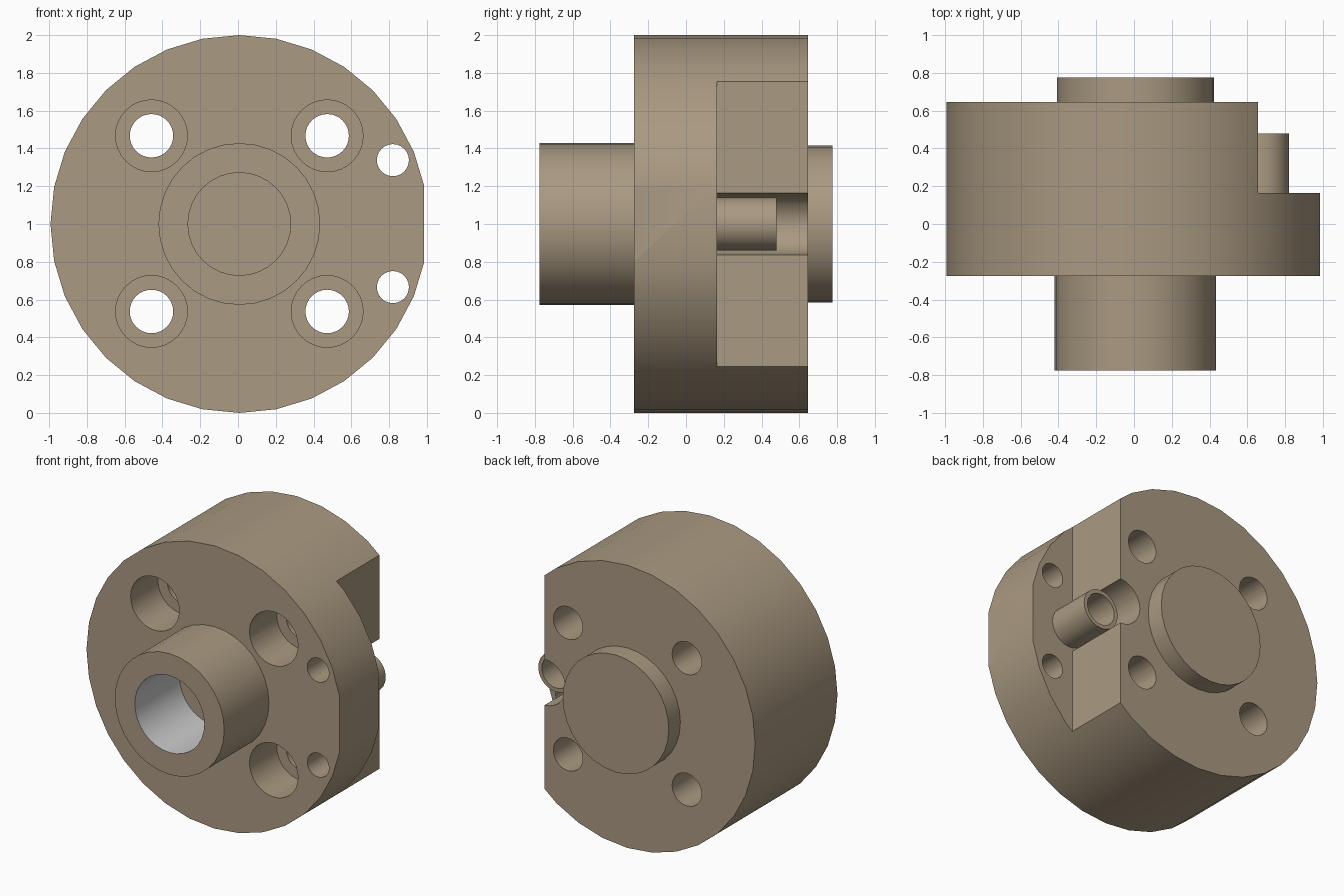
import bpy, bmesh, math
from mathutils import Vector, Matrix

if "Cube" in bpy.data.objects:
    bpy.data.objects.remove(bpy.data.objects["Cube"])

CX, CZ = 0.007, 1.0


def material(name, color):
    m = bpy.data.materials.new(name)
    m.diffuse_color = (*color, 1)
    m.use_nodes = True
    m.node_tree.nodes["Principled BSDF"].inputs["Base Color"].default_value = m.diffuse_color
    return m


tan = material("tan metal", (0.40, 0.32, 0.22))
grey = material("grey bore", (0.6, 0.6, 0.6))


def add_object(name, bm):
    bmesh.ops.recalc_face_normals(bm, faces=bm.faces)
    mesh = bpy.data.meshes.new(name)
    bm.to_mesh(mesh)
    bm.free()
    ob = bpy.data.objects.new(name, mesh)
    bpy.context.collection.objects.link(ob)
    mesh.materials.append(tan)
    return ob


def lathe(name, profile, x=CX, z=CZ, segs=32):
    """Revolve (radius, y) points about an axis parallel to y."""
    bm = bmesh.new()
    vs = [bm.verts.new((r, y, 0)) for r, y in profile]
    es = [bm.edges.new(p) for p in zip(vs, vs[1:])]
    bmesh.ops.spin(bm, geom=vs + es, cent=(0, 0, 0), axis=(0, 1, 0),
                   angle=math.tau, steps=segs)
    bmesh.ops.remove_doubles(bm, verts=bm.verts, dist=1e-4)
    bmesh.ops.translate(bm, verts=bm.verts, vec=(x, 0, z))
    return add_object(name, bm)


def rod(name, r, y0, y1, **kw):
    return lathe(name, [(0, y0), (r, y0), (r, y1), (0, y1)], **kw)


def box(name, lo, hi):
    lo, hi = Vector(lo), Vector(hi)
    bm = bmesh.new()
    bmesh.ops.create_cube(bm, size=1, matrix=Matrix.Translation((lo + hi) / 2)
                          @ Matrix.Diagonal((*(hi - lo), 1)))
    return add_object(name, bm)


def activate(ob):
    bpy.ops.object.select_all(action='DESELECT')
    ob.select_set(True)
    bpy.context.view_layer.objects.active = ob


def cut(ob, cutter):
    mod = ob.modifiers.new("cut", 'BOOLEAN')
    mod.operation, mod.solver, mod.object = 'DIFFERENCE', 'EXACT', cutter
    activate(ob)
    bpy.ops.object.modifier_apply(modifier=mod.name)
    bpy.data.objects.remove(cutter)


# main disc with trimmed side, rear step and pin groove
disc = rod("flange_disc", 1.0, -0.275, 0.645)
cut(disc, box("side_cutter", (0.985, -1, -0.5), (1.5, 1, 2.5)))
cut(disc, box("step_cutter", (0.655, 0.165, -0.5), (1.5, 1, 2.5)))
cut(disc, rod("groove_cutter", 0.163, 0.165, 1, x=0.655, segs=24))

# counterbored bolt holes and small side holes
for sz in (-1, 1):
    for sx in (-1, 1):
        cut(disc, lathe("bolt_cutter", [(0, -1), (0.19, -1), (0.19, 0.03),
                                        (0.115, 0.03), (0.115, 1), (0, 1)],
                        x=CX + sx * 0.465, z=1.002 + sz * 0.465))
    cut(disc, rod("small_hole_cutter", 0.085, -1, 0.4,
                  x=0.82, z=1.002 + sz * 0.336, segs=24))

# front hub with a grey blind bore, its floor is the disc face
hub = lathe("front_hub", [(0.272, -0.275), (0.272, -0.775),
                          (0.428, -0.775), (0.428, -0.275)])
hub.data.materials.append(grey)
for f in hub.data.polygons:
    if all(math.hypot(hub.data.vertices[i].co.x - CX,
                      hub.data.vertices[i].co.z - CZ) < 0.3 for i in f.vertices):
        f.material_index = 1

# rear boss
boss = rod("rear_boss", 0.415, 0.6, 0.775)

# hollow locating pin sitting in the groove
pin = lathe("locating_pin", [(0, 0.15), (0.14, 0.15), (0.14, 0.48),
                             (0.112, 0.48), (0.112, 0.22), (0, 0.22)],
            x=0.68, segs=24)

for ob in (disc, hub, boss, pin):
    activate(ob)
    bpy.ops.object.shade_smooth_by_angle(angle=math.radians(30))
